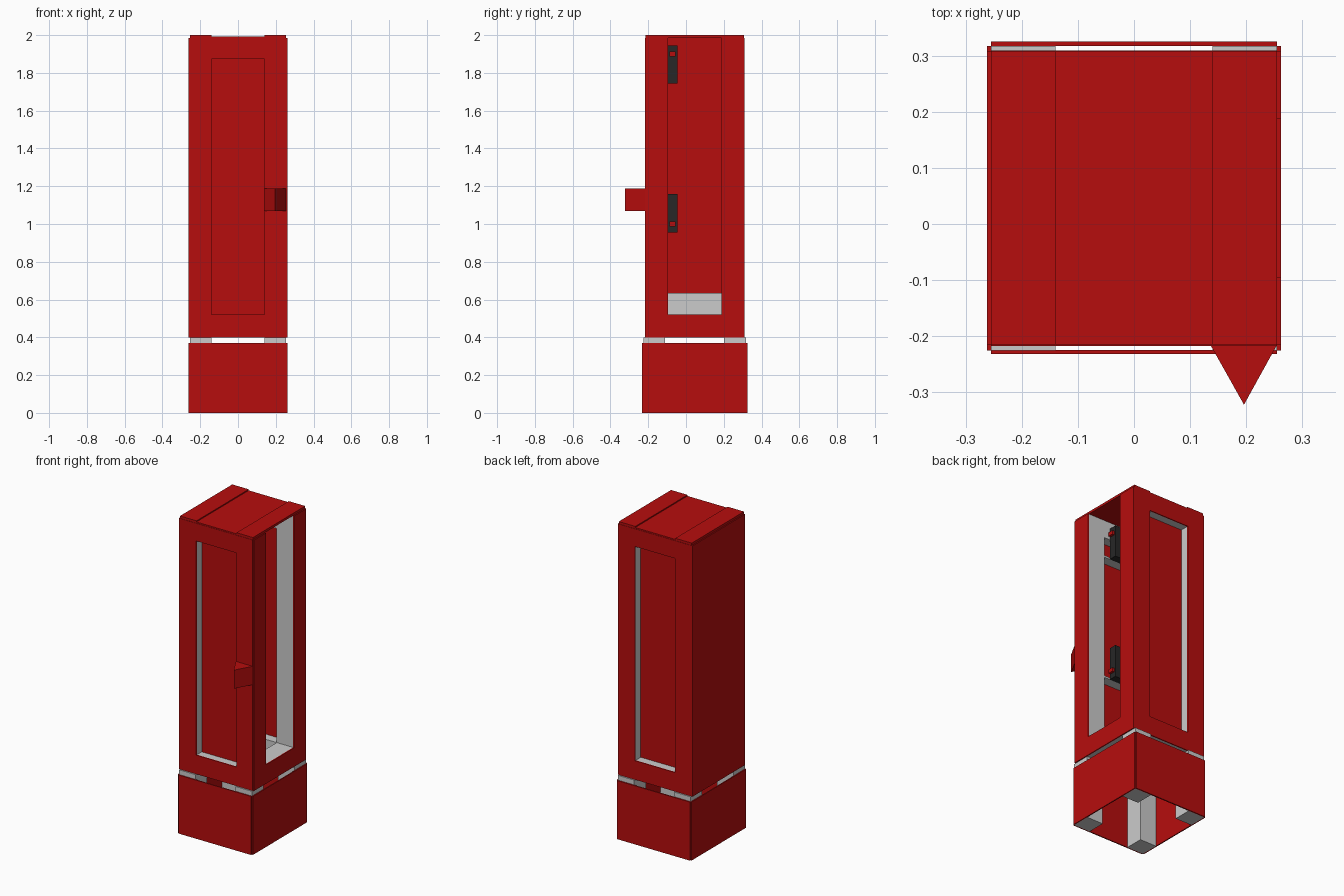
import bpy, bmesh

if "Cube" in bpy.data.objects:
    bpy.data.objects.remove(bpy.data.objects["Cube"])

red = bpy.data.materials.new("red_paint")
red.diffuse_color = (0.47, 0.004, 0.004, 1)
red.use_nodes = True
red.node_tree.nodes["Principled BSDF"].inputs["Base Color"].default_value = red.diffuse_color
dark = bpy.data.materials.new("dark_plastic")
dark.diffuse_color = (0.02, 0.02, 0.02, 1)
dark.use_nodes = True
dark.node_tree.nodes["Principled BSDF"].inputs["Base Color"].default_value = dark.diffuse_color


def prism(name, pts, axis, lo, hi, mat=None):
    """Extrude a 2D outline along an axis (0=x, 1=y, 2=z) from lo to hi."""
    bm = bmesh.new()
    place = {0: lambda a, b, t: (t, a, b), 1: lambda a, b, t: (a, t, b),
             2: lambda a, b, t: (a, b, t)}[axis]
    face = bm.faces.new([bm.verts.new(place(a, b, lo)) for a, b in pts])
    out = bmesh.ops.extrude_face_region(bm, geom=[face])
    step = [0, 0, 0]
    step[axis] = hi - lo
    bmesh.ops.translate(bm, vec=step,
                        verts=[v for v in out["geom"] if isinstance(v, bmesh.types.BMVert)])
    return finish(name, bm, mat)


def finish(name, bm, mat):
    bmesh.ops.recalc_face_normals(bm, faces=bm.faces)
    me = bpy.data.meshes.new(name)
    bm.to_mesh(me)
    bm.free()
    if mat:
        me.materials.append(mat)
    ob = bpy.data.objects.new(name, me)
    bpy.context.collection.objects.link(ob)
    return ob


def box(name, x, y, z, mat=None):
    return prism(name, [(x[0], y[0]), (x[1], y[0]), (x[1], y[1]), (x[0], y[1])], 2, *z, mat)


def window_panel(name, y, x, z, hx, hz, mat):
    """Flat panel in the xz plane with a rectangular window."""
    bm = bmesh.new()

    def ring(xs, zs, yy):
        return [bm.verts.new((xs[i], yy, zs[j])) for i, j in ((0, 0), (1, 0), (1, 1), (0, 1))]
    rings = [ring(x, z, y[0]), ring(hx, hz, y[0]), ring(hx, hz, y[1]), ring(x, z, y[1])]
    for r in range(4):
        a, b = rings[r], rings[(r + 1) % 4]
        for i in range(4):
            j = (i + 1) % 4
            bm.faces.new((a[i], a[j], b[j], b[i]))
    return finish(name, bm, mat)


# overall levels
F, B = -0.21, 0.302            # upper frame front and back
O, I = 0.255, 0.14             # frame outer and inner x
Z0, Z1 = 0.40, 1.985           # upper cabinet
T = 0.115                      # beam size
WIN = (0.52, 1.873)            # window height

# corner posts and legs
for s, side in ((-1, "left"), (1, "right")):
    xs = tuple(sorted((s * I, s * O)))
    for end, y, ly in (("front", (F, F + T), (-0.225, -0.11)),
                       ("back", (B - T, B), (0.202, 0.317))):
        box(f"{end}_{side}_post", xs, y, (Z0, Z1))
        box(f"{end}_{side}_leg", xs, ly, (0, Z0))
    # side beams and roof rails
    z = (Z0, WIN[0]) if s > 0 else (WIN[0], WIN[0] + T)
    box(f"{side}_bottom_beam", xs, (F + T, B - T), z)
    box(f"{side}_roof_rail", xs, (F - 0.005, B + 0.005), (Z1, 2.0), red)
    # base skirt sides
    box(f"{side}_skirt", tuple(sorted((s * O, s * 0.262))), (-0.225, 0.317), (0, 0.37), red)

# front and back: beams, cladding, inset panes, skirts
for end, beam, clad, pane, skirt in (
        ("front", (F, F + T), (F - 0.007, F), (-0.162, -0.155), (-0.232, -0.225)),
        ("back", (B - T, B), (B, B + 0.007), (0.245, 0.252), (0.317, 0.325))):
    box(f"{end}_bottom_beam", (-I, I), beam, (Z0, WIN[0]))
    box(f"{end}_top_beam", (-I, I), beam, (WIN[1], Z1))
    window_panel(f"{end}_cladding", clad, (-O, O), (Z0, Z1), (-I, I), WIN, red)
    box(f"{end}_pane", (-I, I), pane, WIN, red)
    box(f"{end}_skirt", (-O, O), skirt, (0, 0.37), red)

# roof plate, solid left wall, right wall with an opening running to the top
box("roof_plate", (-I, I), (F - 0.005, B + 0.005), (Z1, 1.993), red)
box("left_wall", (-0.262, -O), (F - 0.005, B + 0.005), (Z0, Z1), red)
a, b, c, d = F - 0.005, F + T, B - T, B + 0.005
prism("right_wall", [(a, Z0), (d, Z0), (d, Z1), (c, Z1), (c, WIN[0]), (b, WIN[0]),
                     (b, Z1), (a, Z1)], 0, O, 0.262, red)

# wedge handle on the front
prism("door_handle", [(0.137, F - 0.007), (0.254, F - 0.007), (0.196, -0.322)],
      2, 1.07, 1.187, red)

# interior units behind the front pane
for name, z, knob in (("upper", (1.745, 1.945), 1.90), ("lower", (0.955, 1.16), 1.00)):
    box(f"{name}_shelf", (-I, I), (-0.155, F + T), (z[0], z[0] + 0.012))
    box(f"{name}_unit", (-0.10, 0.10), (F + T, -0.045), z, dark)
    box(f"{name}_knob", (0.10, 0.115), (-0.088, -0.055), (knob - 0.012, knob + 0.012), red)
